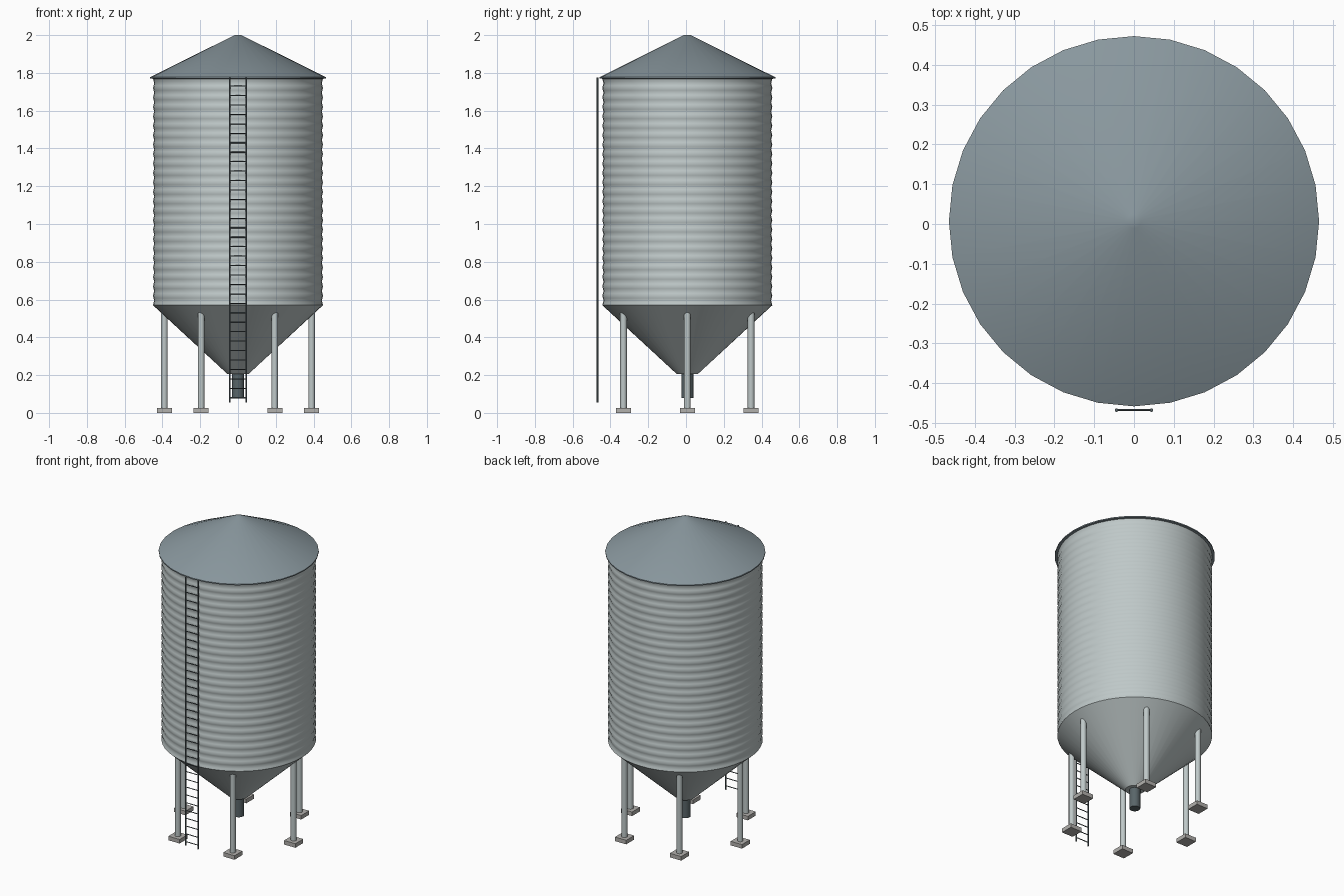
import bpy, bmesh
from math import sin, cos, pi, radians
from mathutils import Vector

if "Cube" in bpy.data.objects:
    bpy.data.objects.remove(bpy.data.objects["Cube"])

CY = 0.007  # tank axis sits slightly behind the origin because of the ladder


def material(name, rgb):
    m = bpy.data.materials.new(name)
    m.diffuse_color = (*rgb, 1)
    m.use_nodes = True
    m.node_tree.nodes["Principled BSDF"].inputs["Base Color"].default_value = m.diffuse_color
    return m


STEEL = material("galvanised", (0.52, 0.58, 0.58))
ROOF = material("roof_metal", (0.25, 0.31, 0.34))
DARK = material("dark_steel", (0.10, 0.13, 0.14))
CONCRETE = material("concrete", (0.45, 0.44, 0.42))


def finish(bm, name, mat, smooth=None):
    bmesh.ops.recalc_face_normals(bm, faces=bm.faces)
    me = bpy.data.meshes.new(name)
    bm.to_mesh(me)
    bm.free()
    ob = bpy.data.objects.new(name, me)
    bpy.context.collection.objects.link(ob)
    me.materials.append(mat)
    if smooth:
        bpy.ops.object.select_all(action='DESELECT')
        ob.select_set(True)
        bpy.context.view_layer.objects.active = ob
        bpy.ops.object.shade_smooth_by_angle(angle=radians(smooth))
    return ob


def lathe(name, profile, n, mat, smooth=30, cap_start=False, cap_end=False):
    bm = bmesh.new()
    rings = [[bm.verts.new((r * cos(2 * pi * i / n), CY + r * sin(2 * pi * i / n), z))
              for i in range(n)] for r, z in profile]
    for a, b in zip(rings, rings[1:]):
        for i in range(n):
            j = (i + 1) % n
            bm.faces.new((a[i], a[j], b[j], b[i]))
    if cap_start:
        bm.faces.new(rings[0])
    if cap_end:
        bm.faces.new(rings[-1])
    return finish(bm, name, mat, smooth)


def rod(name, a, b, r, n, mat):
    a, b = Vector(a), Vector(b)
    bm = bmesh.new()
    bmesh.ops.create_cone(bm, cap_ends=True, segments=n, radius1=r, radius2=r, depth=(b - a).length)
    bm.transform((b - a).to_track_quat('Z', 'Y').to_matrix().to_4x4())
    bmesh.ops.translate(bm, verts=bm.verts, vec=(a + b) / 2)
    return finish(bm, name, mat, 50)


# Corrugated tank wall, one ridge every 0.05
wall = []
for k in range(24 * 4 + 1):
    wall.append((0.447 + 0.003 * cos(k * pi / 2), 0.57 + k * 0.0125))
lathe("tank_wall", wall, 48, STEEL)

# Conical roof with a thin overhanging eave
lathe("roof", [(0.44, 1.768), (0.4655, 1.77), (0.4655, 1.777), (0.018, 2.0)], 32, ROOF,
      cap_start=True, cap_end=True)

# Hopper and discharge spout
lathe("hopper", [(0.45, 0.57), (0.055, 0.205)], 48, STEEL, cap_end=True)
lathe("discharge_spout", [(0.032, 0.22), (0.032, 0.08)], 16, DARK, cap_start=True, cap_end=True)

# Six legs on square footings
for i in range(6):
    x, y = 0.39 * cos(i * pi / 3), CY + 0.39 * sin(i * pi / 3)
    rod(f"leg_{i + 1}", (x, y, 0.02), (x, y, 0.54), 0.018, 10, STEEL)
    bm = bmesh.new()
    bmesh.ops.create_cube(bm, size=1)
    bmesh.ops.scale(bm, verts=bm.verts, vec=(0.08, 0.08, 0.026))
    bmesh.ops.translate(bm, verts=bm.verts, vec=(x, y, 0.013))
    finish(bm, f"footing_{i + 1}", CONCRETE)

# Front ladder
LY = -0.468
for side, x in (("left", -0.044), ("right", 0.044)):
    rod(f"ladder_rail_{side}", (x, LY, 0.055), (x, LY, 1.775), 0.0045, 8, DARK)
for i in range(34):
    z = 0.08 + i * 0.05
    rod(f"ladder_rung_{i + 1}", (-0.044, LY, z), (0.044, LY, z), 0.003, 6, DARK)
